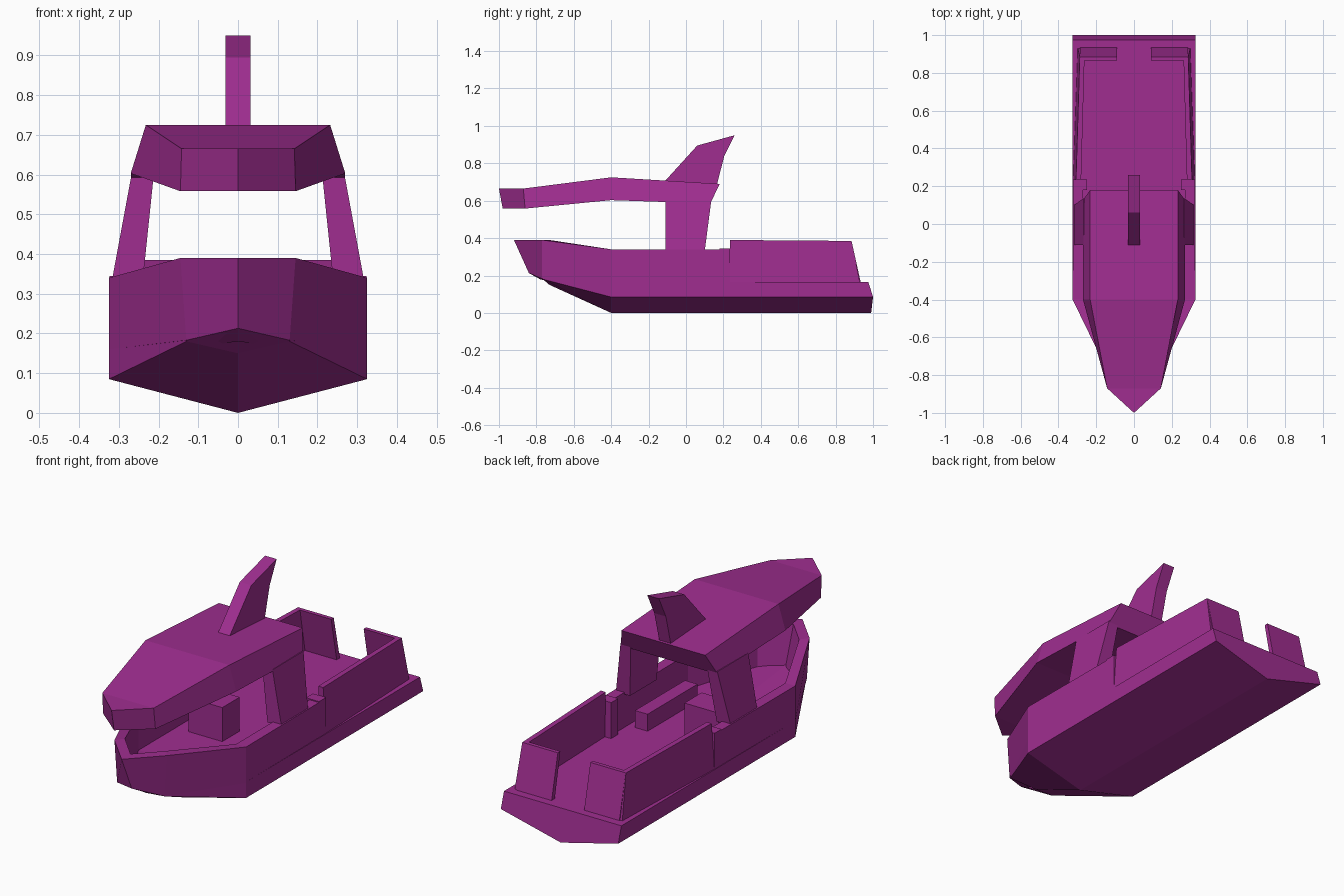
import bpy
import bmesh

cube = bpy.data.objects.get("Cube")
if cube:
    bpy.data.objects.remove(cube, do_unlink=True)

COLOUR = (0.35, 0.027, 0.28, 1.0)
purple = bpy.data.materials.new("purple")
purple.use_nodes = True
purple.diffuse_color = COLOUR
purple.node_tree.nodes["Principled BSDF"].inputs["Base Color"].default_value = COLOUR


def loft(name, rings, mirror=False):
    """Skin equal-length rings into a capped solid, optionally mirrored in x."""
    bm = bmesh.new()
    rows = [[bm.verts.new(p) for p in ring] for ring in rings]
    n = len(rows[0])
    for a, b in zip(rows, rows[1:]):
        for i in range(n):
            j = (i + 1) % n
            bm.faces.new((a[i], a[j], b[j], b[i]))
    bm.faces.new(rows[0])
    bm.faces.new(rows[-1])
    bmesh.ops.recalc_face_normals(bm, faces=bm.faces)
    mesh = bpy.data.meshes.new(name)
    bm.to_mesh(mesh)
    bm.free()
    mesh.materials.append(purple)
    obj = bpy.data.objects.new(name, mesh)
    bpy.context.collection.objects.link(obj)
    if mirror:
        obj.modifiers.new("mirror", 'MIRROR')
    return obj


def whole(half):
    """Complete a half ring that starts and ends on the centre line."""
    return half + [(-x, y, z) for x, y, z in half[-2:0:-1]]


def box(name, x0, x1, y0, y1, z0, z1, mirror=False):
    ring = [(x0, y0), (x1, y0), (x1, y1), (x0, y1)]
    return loft(name, [[(x, y, z) for x, y in ring] for z in (z0, z1)], mirror)


# Lower hull: keel, chine, gunwale, deck centre at stern, middle and bow
loft("hull", [whole(s) for s in (
    [(0, .99, 0), (.325, 1, .085), (.325, .975, .165), (0, .975, .165)],
    [(0, -.4, 0), (.325, -.4, .085), (.325, -.4, .165), (0, -.4, .165)],
    [(0, -.73, .15), (.13, -.765, .18), (.13, -.77, .19), (0, -.84, .215)],
)])

# Front bulwark: outer foot, outer rim, inner rim, inner foot
loft("front_bulwark", [
    [(.322, .23, .16), (.322, .23, .34), (.27, .23, .34), (.27, .23, .16)],
    [(.325, -.4, .16), (.325, -.4, .34), (.27, -.4, .34), (.27, -.4, .16)],
    [(.13, -.77, .183), (.145, -.77, .39), (.115, -.73, .39), (.11, -.72, .165)],
    [(0, -.84, .213), (0, -.92, .39), (0, -.85, .39), (0, -.78, .18)],
], mirror=True)
box("bulwark_end_block", .25, .323, .18, .235, .16, .345, mirror=True)

# Rear side walls and the two stern plates
loft("rear_side_wall", [
    [(.322, .235, .16), (.307, .235, .39), (.28, .235, .39), (.285, .235, .16)],
    [(.298, .93, .16), (.287, .885, .385), (.262, .885, .385), (.265, .93, .16)],
], mirror=True)
loft("stern_plate", [
    [(x, .935, .16), (x, .885, .385), (x, .865, .385), (x, .91, .16)]
    for x in (.09, .285)
], mirror=True)

# Furniture on the deck
box("helm_console", -.2, -.012, -.107, .03, .16, .335)
box("side_bench", .16, .23, -.32, .075, .16, .25)

# Roof: top centre, top edge, lower edge, bottom centre
loft("roof", [whole(s) for s in (
    [(0, .18, .69), (.232, .18, .69), (.268, .13, .585), (0, .13, .585)],
    [(0, -.4, .725), (.232, -.4, .725), (.27, -.4, .603), (0, -.4, .603)],
    [(0, -.87, .665), (.142, -.87, .665), (.145, -.86, .558), (0, -.86, .558)],
)])
loft("roof_nose", [
    [(0, -1, z_top), (.142, -.87, z_top), (-.142, -.87, z_top)] if top else
    [(0, -.98, .558), (.145, -.86, .558), (-.145, -.86, .558)]
    for top, z_top in ((True, .665), (False, 0))
])

# Pillars carrying the roof
loft("roof_pillar", [
    [(.24, -.11, .33), (.318, -.11, .33), (.318, .1, .33), (.24, .1, .33)],
    [(.212, -.11, .6), (.268, -.11, .6), (.268, .135, .6), (.212, .135, .6)],
], mirror=True)

# Swept fin on the roof
fin_profile = [(-.12, .69), (-.11, .708), (.06, .895), (.26, .95), (.205, .84), (.165, .685)]
loft("roof_fin", [[(x, y, z) for y, z in fin_profile] for x in (-.032, .032)])
